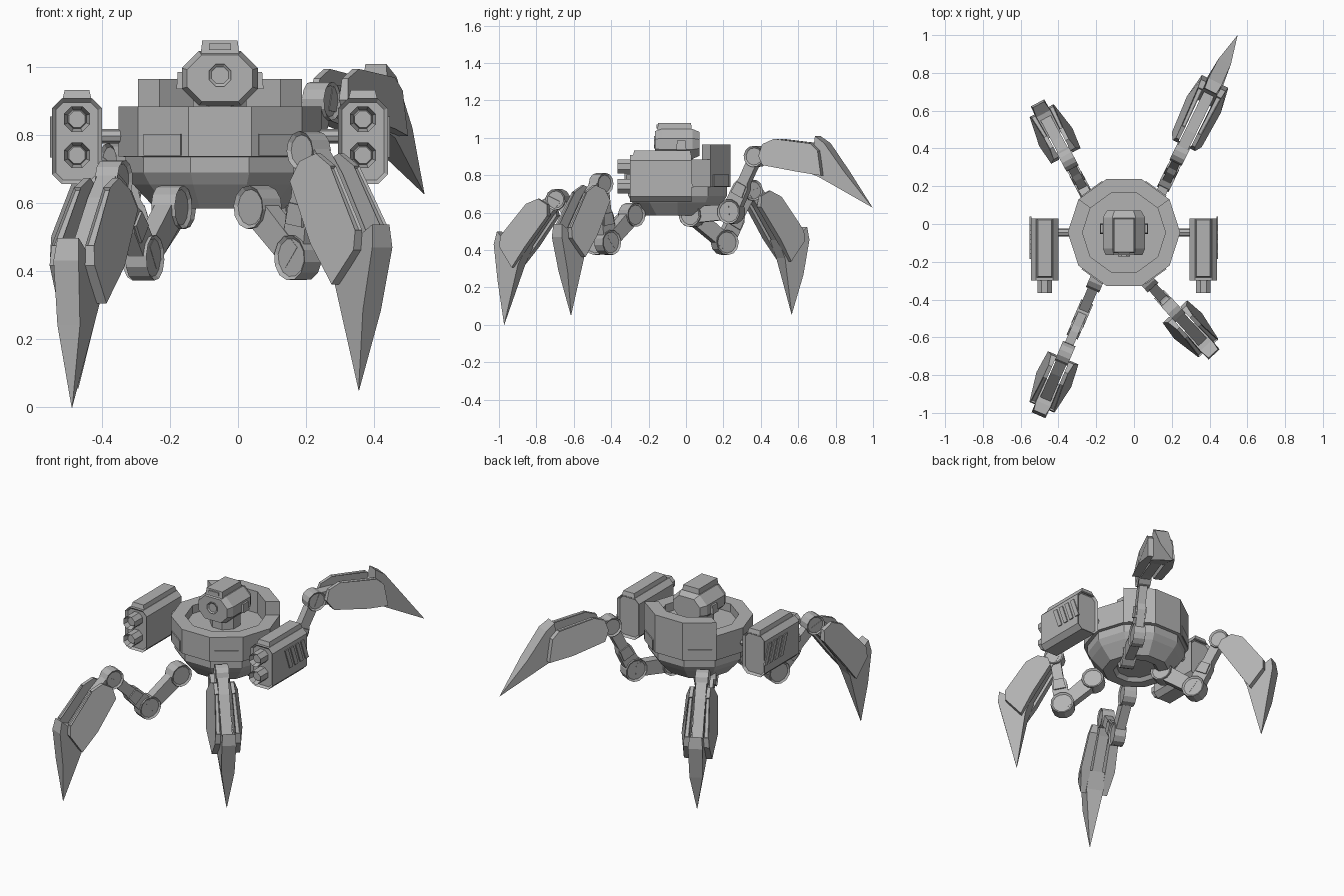
import bpy, bmesh
from math import cos, sin, pi
from mathutils import Vector

cube = bpy.data.objects.get("Cube")
if cube:
    bpy.data.objects.remove(cube, do_unlink=True)

grey = bpy.data.materials.new("plain_grey")
grey.use_nodes = True
COLOUR = (0.45, 0.45, 0.45, 1)
grey.diffuse_color = COLOUR
grey.node_tree.nodes["Principled BSDF"].inputs["Base Color"].default_value = COLOUR

CX, CY = -0.053, -0.045      # body axis
SIDES = 10


def loft(name, rings, rim=0, depth=0, face=None):
    """Join rings of points, close both ends; optionally inset the caps or one side face."""
    bm = bmesh.new()
    vs = [[bm.verts.new(p) for p in ring] for ring in rings]
    n = len(vs[0])
    sides = []
    for a, b in zip(vs, vs[1:]):
        for i in range(n):
            j = (i + 1) % n
            sides.append(bm.faces.new((a[i], a[j], b[j], b[i])))
    caps = [bm.faces.new(vs[0]), bm.faces.new(vs[-1])]
    bmesh.ops.recalc_face_normals(bm, faces=bm.faces)
    if rim:
        chosen = caps if face is None else [sides[face]]
        bmesh.ops.inset_individual(bm, faces=chosen, thickness=rim, depth=depth)
    mesh = bpy.data.meshes.new(name)
    bm.to_mesh(mesh)
    bm.free()
    mesh.materials.append(grey)
    obj = bpy.data.objects.new(name, mesh)
    bpy.context.collection.objects.link(obj)
    return obj


def ngon(n, r, phase=0):
    return [(r * cos(2 * pi * i / n + phase), r * sin(2 * pi * i / n + phase)) for i in range(n)]


def octagon(hx, hz, c):
    return [(-hx + c, -hz), (hx - c, -hz), (hx, -hz + c), (hx, hz - c),
            (hx - c, hz), (-hx + c, hz), (-hx, hz - c), (-hx, -hz + c)]


def box(name, x, y, z, taper=0):
    rings = []
    for h, t in ((z[0], 0), (z[1], taper)):
        rings.append([Vector(p) for p in ((x[0] + t, y[0] + t, h), (x[1] - t, y[0] + t, h),
                                          (x[1] - t, y[1] - t, h), (x[0] + t, y[1] - t, h))])
    return loft(name, rings)


def tube_y(name, x, z, r, y0, y1, n=8, rim=0, depth=0):
    return loft(name, [[(x + a, y, z + b) for a, b in ngon(n, r, pi / n)] for y in (y0, y1)], rim, depth)


# ---- Hull: stepped ten-sided bowl
def hull_point(r, i, z):
    return Vector((CX + r * cos(2 * pi * i / SIDES), CY + r * sin(2 * pi * i / SIDES), z))


profile = [(0.11, 0.605), (0.13, 0.585), (0.19, 0.585), (0.255, 0.655), (0.278, 0.69), (0.278, 0.736),
           (0.298, 0.738), (0.298, 0.884), (0.22, 0.884), (0.22, 0.835)]
loft("hull", [[hull_point(r, i, z) for i in range(SIDES)] for r, z in profile])

# Raised wall round the back
loft("back_wall", [[hull_point(0.22, i, 0.88), hull_point(0.298, i, 0.88),
                    hull_point(0.298, i, 0.965), hull_point(0.22, i, 0.965)] for i in range(1, 5)])

# Panels on the diagonal hull faces
for k, i in enumerate((1, 3, 6, 8)):
    rings = []
    for r in (0.29, 0.304):
        a, b = hull_point(r, i, 0), hull_point(r, i + 1, 0)
        p, q = a.lerp(b, 0.14), a.lerp(b, 0.86)
        rings.append([v + Vector((0, 0, z)) for v, z in ((p, 0.74), (q, 0.74), (q, 0.803), (p, 0.803))])
    loft(f"hull_panel_{k}", rings)

# ---- Head
loft("neck", [[(CX + a, CY + b, z) for a, b in ngon(8, 0.085, pi / 8)] for z in (0.83, 0.91)])
head_z = 0.967
loft("head", [[(CX + s * a, y, head_z + s * b) for a, b in octagon(0.112, 0.08, 0.05)]
              for y, s in ((-0.165, 0.86), (-0.13, 1), (0.035, 1), (0.072, 0.8))])
box("head_cap", (CX - 0.06, CX + 0.06), (-0.157, 0.035), (1.01, 1.078), 0.008)
box("cap_plate", (CX - 0.032, CX + 0.032), (-0.158, -0.14), (1.05, 1.07))
tube_y("eye", CX, 0.976, 0.035, -0.172, -0.15, rim=0.008, depth=-0.006)
for s, side in ((1, "left"), (-1, "right")):
    xs = sorted((CX + s * 0.1, CX + s * 0.128))
    box(f"{side}_ear", xs, (-0.052, 0.002), (0.935, 0.985), 0.004)

# ---- Gun pods on both flanks
for s, side in ((1, "left"), (-1, "right")):
    px, pz = CX + s * 0.42, 0.782
    loft(f"{side}_pod", [[(px + a, y, pz + b) for a, b in octagon(0.073, 0.125, 0.028)]
                         for y in (-0.3, 0.03)], 0.012, -0.012)
    box(f"{side}_pod_ridge", (px - 0.044, px + 0.044), (-0.285, 0.03), (0.9, 0.932), 0.008)
    loft(f"{side}_pod_arm", [[(CX + s * d, CY + a, 0.797 + b) for a, b in ngon(8, 0.021)]
                             for d in (0.2, 0.36)])
    for z, level in ((0.847, "upper"), (0.741, "lower")):
        tube_y(f"{side}_{level}_barrel", px, z, 0.041, -0.365, -0.29, rim=0.015, depth=-0.05)
    for k in range(4):
        y = -0.185 + 0.05 * k
        loft(f"{side}_pod_louvre_{k}", [[(px + s * w, y + dy, z) for dy, z in
             ((0, 0.855), (0.03, 0.855), (0.075, 0.735), (0.045, 0.735))] for w in (0.07, 0.079)])


# ---- Legs
def leg(name, hub, tip, elbow, knee, tip_z):
    flat = Vector((tip[0] - hub[0], tip[1] - hub[1], 0))
    reach = flat.length
    out = flat.normalized()
    across = Vector((-out.y, out.x, 0))
    base = Vector((hub[0], hub[1], 0))
    up = Vector((0, 0, 1))

    def frame(a, b):
        """Return a placer along the line a-b and its length."""
        a, b = Vector(a), Vector(b)
        d = (b - a).normalized()
        n = Vector((-d.y, d.x))

        def place(u, v, w):
            p = a + d * u + n * v
            return base + out * p.x + up * p.y + across * w
        return place, (b - a).length

    def slab(part, place, pts, s=1, rim=0, depth=0, face=None):
        rings = [[place(p[0], p[1], s * p[k]) for p in pts] for k in (2, 3)]
        return loft(f"{name}_{part}", rings, rim, depth, face)

    root, end = (0, 0.588), (reach, tip_z)

    # Round joints with recessed caps
    for part, at, r, w in (("hub_joint", root, 0.064, 0.038), ("elbow_joint", elbow, 0.067, 0.034),
                           ("knee_joint", knee, 0.057, 0.036)):
        place, _ = frame(at, end)
        slab(part, place, [(a, b, -w, w) for a, b in ngon(12, r, pi / 12)], rim=0.011, depth=-0.008)

    # Arms between the joints, with a stepped middle on the upper one
    place, n = frame(root, elbow)
    slab("lower_arm", place, [(u, v, -0.027, 0.027) for u, v in
                              ((0, -0.045), (n, -0.04), (n, 0.04), (0, 0.045))])
    place, n = frame(elbow, knee)
    slab("upper_arm", place, [(u, v, -0.024, 0.024) for u, v in
                              ((0, -0.045), (n * 0.45, -0.042), (n * 0.55, -0.028), (n, -0.03),
                               (n, 0.032), (n * 0.55, 0.03), (n * 0.45, 0.044), (0, 0.048))])
    slab("arm_sleeve", place, [(u, v, -0.032, 0.032) for u, v in
                               ((n * 0.3, -0.036), (n * 0.5, -0.03), (n * 0.5, 0.03), (n * 0.3, 0.036))])

    # Claw: core, pointed blade with a heel fin, two flared guards
    place, n = frame(knee, end)
    slab("shin", place, [(u, v, -0.03, 0.03) for u, v in
                         ((0, -0.03), (0.1, 0), (0.4, 0.06), (0.38, 0.16), (0.1, 0.09), (0, 0.05))])
    slab("blade", place, [(u, v, -w, w) for u, v, w in
                          ((0.3, 0.236, 0.034), (0.367, 0.222, 0.04), (0.53, 0.124, 0.036), (n, 0, 0.001),
                           (0.405, 0.044, 0.05), (0.3, 0.04, 0.045), (0.32, 0.17, 0.042))])
    guard = [(0.035, 0.085, 0.036, 0.056), (0.09, 0.137, 0.036, 0.058), (0.305, 0.195, 0.04, 0.068),
             (0.36, 0.175, 0.042, 0.072), (0.43, 0.06, 0.044, 0.078), (0.295, 0.03, 0.044, 0.1),
             (0.09, -0.014, 0.04, 0.088), (0.04, 0.02, 0.036, 0.066)]
    for s, side in ((1, "left"), (-1, "right")):
        slab(f"{side}_guard", place, guard, s, 0.006, -0.008, 1)


leg("front_right_leg", (-0.195, -0.29), (-0.488, -0.972), (0.2, 0.44), (0.43, 0.67), 0.0)
leg("front_left_leg", (0.058, -0.29), (0.355, -0.615), (0.175, 0.44), (0.222, 0.755), 0.05)
leg("back_right_leg", (-0.187, 0.035), (-0.47, 0.565), (0.195, 0.44), (0.35, 0.72), 0.055)
leg("back_left_leg", (0.08, 0.035), (0.547, 0.997), (0.23, 0.605), (0.378, 0.9), 0.627)
